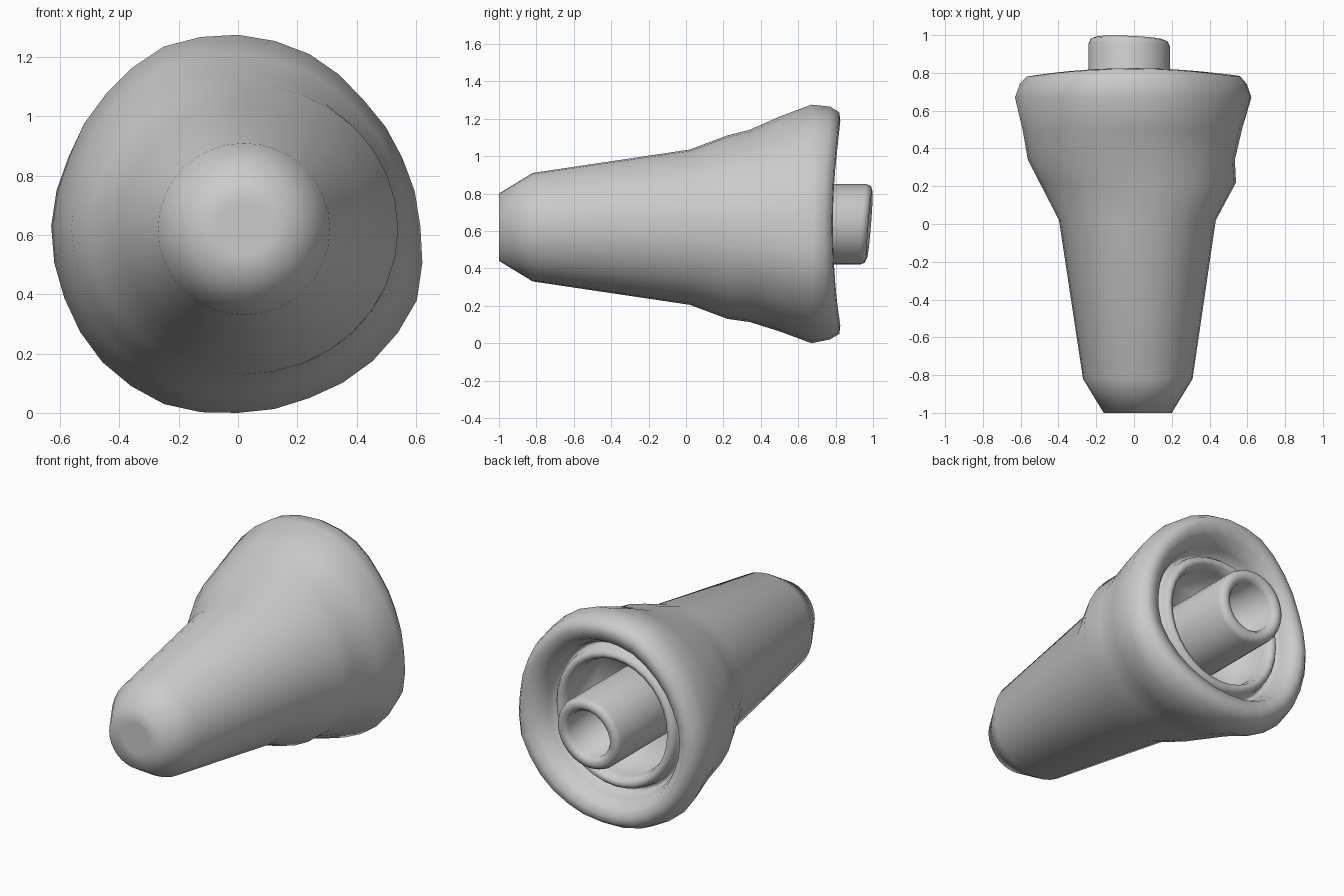
import bpy, bmesh, math

if "Cube" in bpy.data.objects:
    bpy.data.objects.remove(bpy.data.objects["Cube"], do_unlink=True)

SEGMENTS = 32
grey = bpy.data.materials.new("plain grey")
grey.use_nodes = True
grey.diffuse_color = (0.6, 0.6, 0.6, 1)
grey.node_tree.nodes["Principled BSDF"].inputs["Base Color"].default_value = (0.6, 0.6, 0.6, 1)

# Relative radius of the hand-shaped rim, anticlockwise from +x
LUMPS = [.615, .60, .60, .628, .645, .655, .63, .617,
         .63, .634, .648, .65, .63, .628, .643, .653]


def lump(i):
    a, b = LUMPS[i // 2 % 16], LUMPS[(i + 1) // 2 % 16]
    return (a + b) / 2 / .63


def loft(name, rings, tilt=(0, 0), cap_start=True, cap_end=True):
    """Skin rings (y, cx, cz, rx, rz, lumpiness, wave) into one smooth surface."""
    bm = bmesh.new()
    loops = []
    for y, cx, cz, rx, rz, lumpy, wave in rings:
        loop = []
        for i in range(SEGMENTS):
            a = math.tau * i / SEGMENTS
            k = 1 + lumpy * (lump(i) - 1)
            x, z = k * rx * math.cos(a), k * rz * math.sin(a)
            dy = -wave * math.cos(2 * a)
            if y > .9:
                dy += tilt[0] * x + tilt[1] * z
            loop.append(bm.verts.new((cx + x, y + dy, cz + z)))
        loops.append(loop)
    for a, b in zip(loops, loops[1:]):
        for i in range(SEGMENTS):
            j = (i + 1) % SEGMENTS
            bm.faces.new((a[i], a[j], b[j], b[i]))
    if cap_start:
        bm.faces.new(loops[0][::-1])
    if cap_end:
        bm.faces.new(loops[-1])
    bmesh.ops.recalc_face_normals(bm, faces=bm.faces[:])
    for f in bm.faces:
        f.smooth = True
    mesh = bpy.data.meshes.new(name)
    bm.to_mesh(mesh)
    bm.free()
    mesh.materials.append(grey)
    obj = bpy.data.objects.new(name, mesh)
    bpy.context.collection.objects.link(obj)
    return obj


# Tapered nose, flared skirt, rolled rim, groove, inner collar and deep recess
loft("flared_body", [
    (-1.0, .02, .62, .09, .09, 0, 0),
    (-1.0, .02, .62, .18, .18, 0, 0),
    (-.82, .02, .62, .29, .29, 0, 0),
    (.02, .018, .62, .415, .415, 0, 0),
    (.22, .02, .62, .52, .49, 0, 0),
    (.34, -.012, .625, .55, .512, .3, 0),
    (.50, -.005, .633, .585, .57, .6, 0),
    (.67, .0, .63, .63, .63, 1, 0),
    (.755, .0, .635, .605, .615, 1, .015),
    (.80, .0, .635, .57, .585, 1, .02),
    (.805, .0, .635, .53, .54, 1, .02),
    (.78, -.01, .635, .48, .49, .8, .02),
    (.71, -.02, .63, .445, .455, .5, .01),
    (.64, -.025, .63, .43, .44, .2, 0),
    (.64, -.025, .63, .41, .42, 0, 0),
    (.70, -.025, .63, .40, .41, 0, 0),
    (.725, -.025, .63, .38, .39, 0, 0),
    (.715, -.025, .63, .35, .36, 0, 0),
    (.66, -.025, .63, .335, .345, 0, 0),
    (.45, -.025, .63, .32, .33, 0, 0),
])

# Hollow connector tube standing in the recess, its mouth slightly tilted
TUBE = [(.44, .215), (.948, .215), (.972, .205), (.982, .18),
        (.975, .155), (.955, .14), (.62, .135)]
loft("connector_tube",
     [(y, -.025, .635, r, r, 0, 0) for y, r in TUBE],
     tilt=(-.04, .08), cap_start=False)
